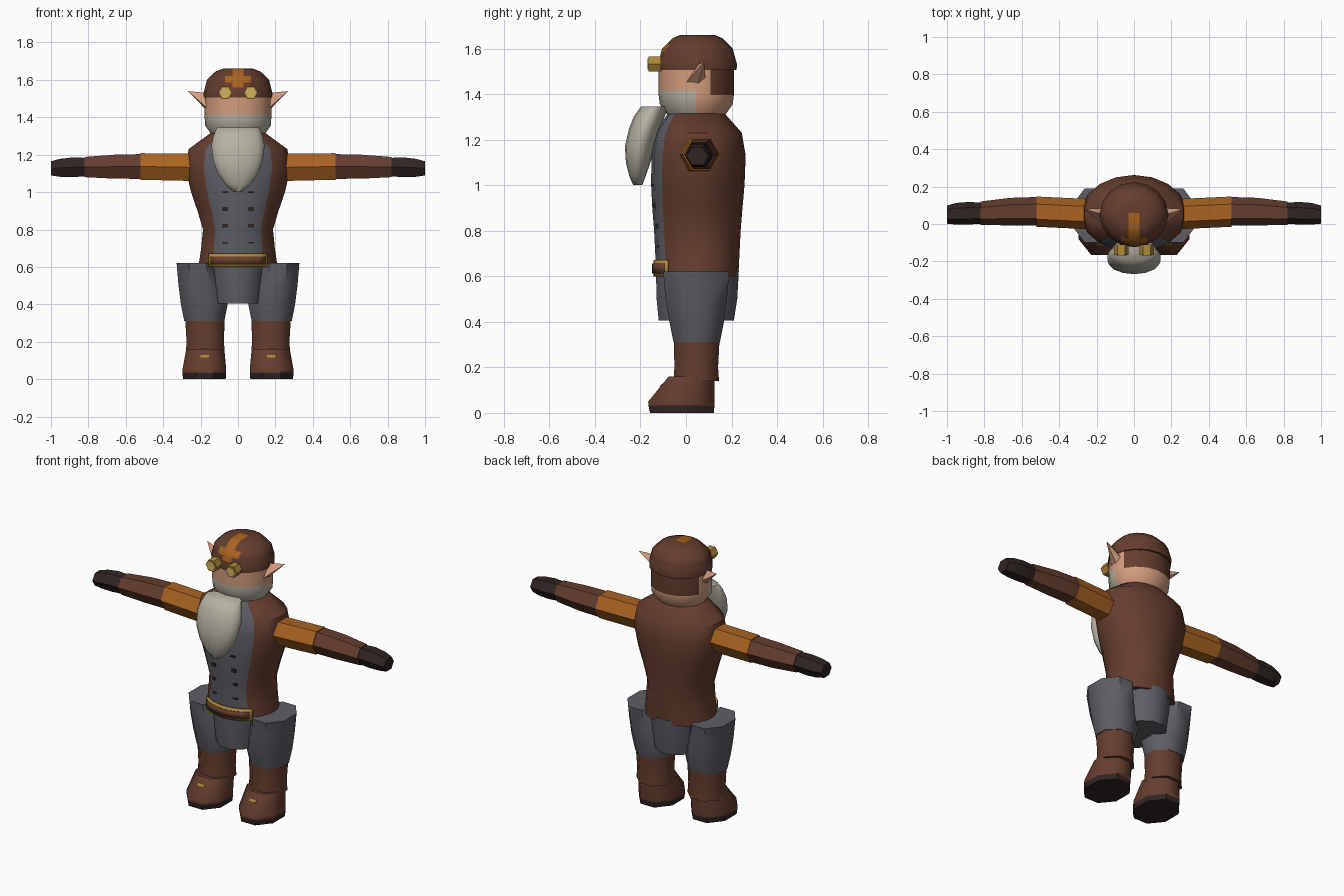
import bpy, bmesh
from math import sin, cos, pi, radians, sqrt
from mathutils import Matrix, Vector

if "Cube" in bpy.data.objects:
    bpy.data.objects.remove(bpy.data.objects["Cube"])


def material(name, *rgb):
    m = bpy.data.materials.new(name)
    m.use_nodes = True
    m.diffuse_color = (*rgb, 1)
    m.node_tree.nodes["Principled BSDF"].inputs["Base Color"].default_value = (*rgb, 1)
    return m


BROWN = material("brown leather", .13, .047, .028)
ORANGE = material("orange cloth", .40, .125, .016)
DARK = material("dark leather", .03, .018, .017)
GREY = material("grey cloth", .11, .11, .13)
BEARD = material("pale grey hair", .47, .45, .37)
SKIN = material("skin", .66, .34, .21)
GOLD = material("gold", .42, .25, .04)
LENS = material("yellow lens", .65, .46, .11)


def finish(name, bm, mats, rule=None, smooth=40):
    """Turn a bmesh into an object, colouring faces by rule(centre)."""
    bmesh.ops.recalc_face_normals(bm, faces=bm.faces)
    if rule:
        for f in bm.faces:
            f.material_index = mats.index(rule(f.calc_center_median()))
    me = bpy.data.meshes.new(name)
    bm.to_mesh(me)
    bm.free()
    for m in mats:
        me.materials.append(m)
    ob = bpy.data.objects.new(name, me)
    bpy.context.collection.objects.link(ob)
    bpy.ops.object.select_all(action='DESELECT')
    ob.select_set(True)
    bpy.context.view_layer.objects.active = ob
    bpy.ops.object.shade_smooth_by_angle(angle=radians(smooth))
    return ob


def loft(rings, n, half=False, along_x=False, side=1):
    """Skin ellipses (t, cx, cy, rx, ry); half turns flats to the front."""
    bm = bmesh.new()
    grow = 1 / cos(pi / n) if half else 1
    loops = []
    for t, cx, cy, rx, ry in rings:
        loop = []
        for i in range(n):
            a = 2 * pi * (i + half / 2) / n
            u, v = cx + rx * grow * sin(a), cy - ry * grow * cos(a)
            p = (t, u, v) if along_x else (u, v, t)
            loop.append(bm.verts.new((p[0] * side, p[1], p[2])))
        loops.append(loop)
    for a, b in zip(loops, loops[1:]):
        for i in range(n):
            j = (i + 1) % n
            bm.faces.new((a[i], a[j], b[j], b[i]))
    bm.faces.new(loops[0])
    bm.faces.new(loops[-1])
    return bm


def box(name, mat, loc, size, tilt=0):
    bm = bmesh.new()
    bmesh.ops.create_cube(bm, size=1, matrix=Matrix.Translation(loc)
                          @ Matrix.Rotation(tilt, 4, 'X') @ Matrix.Diagonal((*size, 1)))
    return finish(name, bm, [mat])


# Torso: brown coat with a grey waistcoat panel down the front
TORSO = [(.6, 0, .05, .215, .18), (.7, 0, .05, .2, .185), (.8, 0, .05, .19, .19),
         (.9, 0, .05, .22, .198), (1.0, 0, .052, .255, .205), (1.13, 0, .055, .285, .207),
         (1.23, 0, .055, .268, .19), (1.315, 0, .045, .15, .125)]


def waistcoat(c):
    for a, b in zip(TORSO, TORSO[1:]):
        if a[0] < c.z < b[0]:
            k = (c.z - a[0]) / (b[0] - a[0])
            rx = a[3] + (b[3] - a[3]) * k
            if c.y < 0 and abs(c.x) < rx * sin(radians(40)):
                return GREY
    return BROWN


finish("torso", loft(TORSO, 18), [BROWN, GREY], waistcoat)

# Trouser seat hanging between the legs
finish("trouser_seat", loft([(.405, 0, .045, .132, .165), (.5, 0, .048, .142, .177),
                             (.625, 0, .05, .158, .182)], 12, True), [GREY])

# Waistcoat buttons
for z, h in ((1.0, .008), (.91, .02), (.82, .017), (.73, .008)):
    for s in (-1, 1):
        rx, ry = [(r[3], r[4]) for r in TORSO if r[0] <= z + .03][-1]
        x = .068
        y = .05 - ry * sqrt(1 - (x / rx) ** 2)
        box("button", DARK, (s * x, y, z), (.028, .012, h))


# Belt with a gilt border
def belt_plate(name, mat, z0, z1, spread, out):
    bm = bmesh.new()
    pairs = []
    for i in range(9):
        a = radians(spread) * (i - 4) / 4
        x, y = (.21 + out) * sin(a), .05 - (.183 + out) * cos(a)
        pairs.append([bm.verts.new((x, y, z)) for z in (z0, z1)])
    for a, b in zip(pairs, pairs[1:]):
        bm.faces.new((a[0], b[0], b[1], a[1]))
    ob = finish(name, bm, [mat])
    mod = ob.modifiers.new("thickness", 'SOLIDIFY')
    mod.thickness = .009
    mod.offset = 0


belt_plate("belt_border", GOLD, .6, .672, 46, .006)
belt_plate("belt", BROWN, .613, .656, 41, .012)

# Head: skin, beard round the jaw, hair at the back
finish("head", loft([(1.305, 0, .045, .14, .125), (1.355, 0, .045, .175, .16),
                     (1.395, 0, .045, .178, .165), (1.415, 0, .045, .179, .166),
                     (1.53, 0, .045, .178, .166)], 16), [SKIN, BEARD, BROWN],
       lambda c: BROWN if c.y > .095 and c.z > 1.395 else
       BEARD if c.y < .05 and c.z < 1.415 else SKIN)

# Cap, cut so that an orange flame mark runs over its front
bm = loft([(1.505, 0, .05, .182, .172), (1.53, 0, .05, .184, .174), (1.6, 0, .05, .166, .155),
           (1.645, 0, .05, .12, .11), (1.66, 0, .05, .08, .075)], 16)
cuts = [((x, 0, 0), (1, 0, 0)) for x in (-.07, -.03, .03, .07)]
cuts += [((0, 0, z), (0, 0, 1)) for z in (1.56, 1.585, 1.62)]
cuts += [((0, y, 0), (0, 1, 0)) for y in (-.03, .06)]
for co, no in cuts:
    bmesh.ops.bisect_plane(bm, geom=bm.verts[:] + bm.edges[:] + bm.faces[:],
                           plane_co=co, plane_no=no)


def flame(c):
    stem = abs(c.x) < .03 and c.y < .06 and c.z > 1.56
    tongue = abs(c.x) < .07 and c.y < -.03 and 1.585 < c.z < 1.62
    return ORANGE if stem or tongue else BROWN


finish("cap", bm, [BROWN, ORANGE], flame)

# Long beard, a curved shield leaning forward
finish("beard", loft([(1.0, 0, -.212, .022, .02), (1.04, 0, -.213, .07, .036),
                      (1.1, 0, -.21, .112, .054), (1.17, 0, -.203, .137, .065),
                      (1.25, 0, -.182, .146, .068), (1.3, 0, -.162, .135, .068),
                      (1.345, 0, -.138, .116, .06)], 14), [BEARD], smooth=60)

for s, side in ((1, "left"), (-1, "right")):
    # Pointed ear
    bm = bmesh.new()
    base = [bm.verts.new((s * .165, y, z)) for y, z in
            ((.0, 1.45), (.05, 1.435), (.085, 1.47), (.05, 1.53))]
    tip = bm.verts.new((s * .268, .08, 1.54))
    bm.faces.new(base)
    for i in range(4):
        bm.faces.new((base[i], base[(i + 1) % 4], tip))
    finish(side + "_ear", bm, [SKIN])

    # Goggle with a six-sided rim
    for name, mat, r, y, d in (("_goggle", GOLD, .038, -.137, .056), ("_lens", LENS, .029, -.166, .006)):
        bm = bmesh.new()
        bmesh.ops.create_cone(bm, cap_ends=True, segments=6, radius1=r, radius2=r, depth=d,
                              matrix=Matrix.Translation((s * .068, y, 1.532))
                              @ Matrix.Rotation(pi / 2, 4, 'X') @ Matrix.Rotation(pi / 2, 4, 'Z'))
        finish(side + name, bm, [mat])

    # Arm: sleeve, forearm and mitten, all six-sided
    def limb(name, mat, rings):
        # flats at top and bottom, points at front and back
        finish(side + name, loft(rings, 6, True, True, s), [mat], smooth=30)

    limb("_sleeve", ORANGE, [(.22, .052, 1.132, .07, .073), (.52, .066, 1.137, .07, .071)])
    limb("_forearm", BROWN, [(.52, .068, 1.137, .066, .066), (.66, .066, 1.136, .064, .064),
                             (.82, .058, 1.134, .054, .054)])
    limb("_hand", DARK, [(.815, .057, 1.134, .049, .049), (.88, .058, 1.133, .052, .053),
                         (.95, .055, 1.13, .05, .048), (1.0, .05, 1.127, .042, .038)])

    # Trouser leg, flared and flat at the top
    finish(side + "_trouser_leg", loft([(.31, .18, .047, .107, .102), (.4, .18, .047, .125, .12),
                                        (.5, .2, .045, .118, .135), (.62, .218, .045, .11, .145)],
                                       8, True, side=s), [GREY], smooth=50)

    # Boot: shaft, foot with dark sole, and a small buckle
    finish(side + "_boot_shaft", loft([(.14, .175, .045, .104, .1), (.2, .175, .045, .1, .096),
                                       (.315, .177, .047, .105, .1)], 8, True, side=s), [BROWN], smooth=50)
    finish(side + "_boot_foot", loft([(0, .18, -.018, .114, .14), (.032, .18, -.02, .117, .145),
                                      (.05, .18, -.02, .117, .146), (.16, .175, .025, .102, .101)],
                                     8, True, side=s), [BROWN, DARK],
           lambda c: DARK if c.z < .03 else BROWN, smooth=50)
    box(side + "_boot_buckle", GOLD, (s * .178, -.108, .12), (.045, .014, .008), radians(52))
